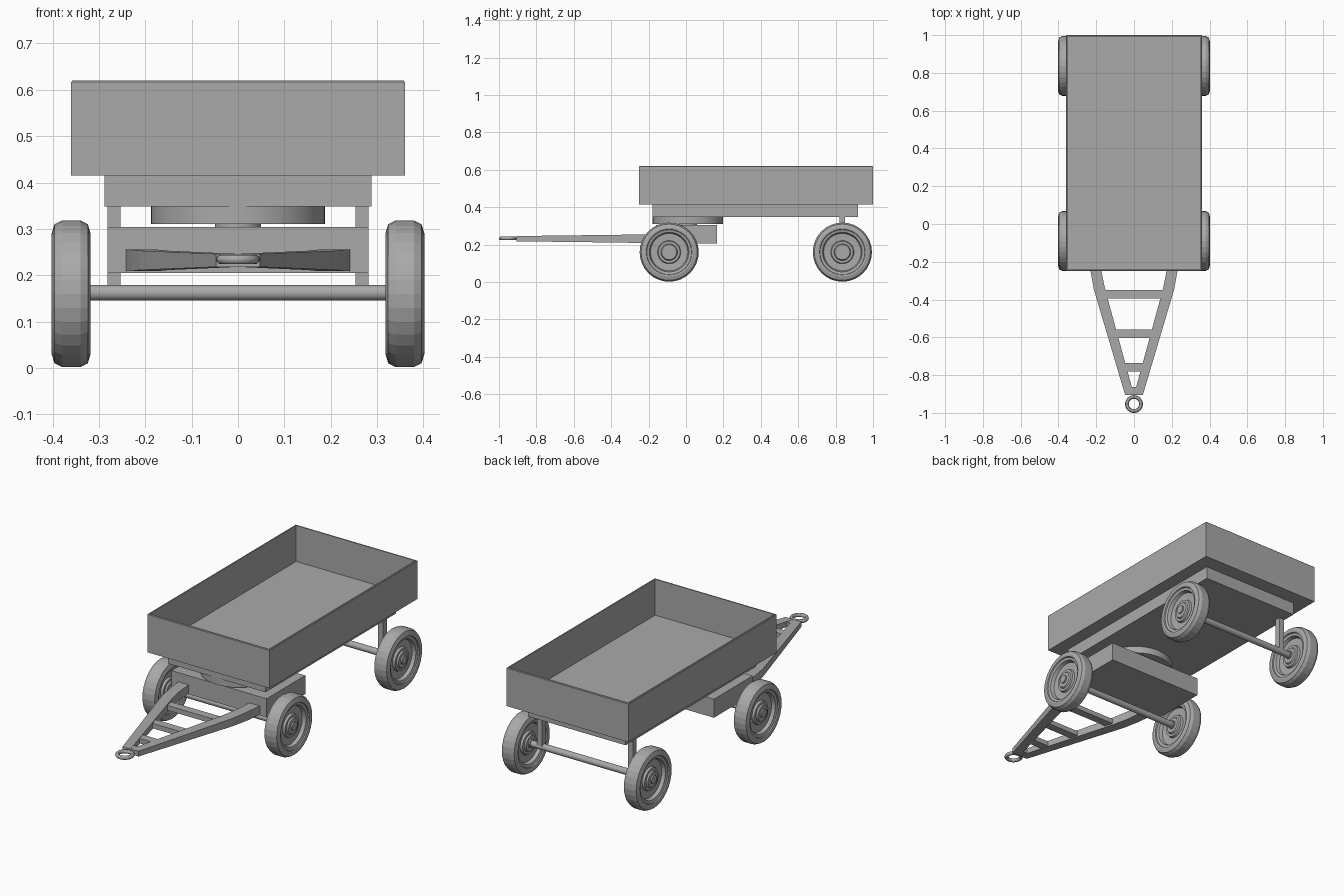
import bpy, bmesh, math
from mathutils import Matrix

if "Cube" in bpy.data.objects:
    bpy.data.objects.remove(bpy.data.objects["Cube"], do_unlink=True)

GREY = (0.4, 0.4, 0.4, 1)
paint = bpy.data.materials.new("grey_paint")
paint.use_nodes = True
paint.diffuse_color = GREY
paint.node_tree.nodes["Principled BSDF"].inputs["Base Color"].default_value = GREY


def finish(name, bm):
    bmesh.ops.recalc_face_normals(bm, faces=bm.faces)
    mesh = bpy.data.meshes.new(name)
    bm.to_mesh(mesh)
    bm.free()
    mesh.materials.append(paint)
    obj = bpy.data.objects.new(name, mesh)
    bpy.context.collection.objects.link(obj)
    return obj


def box_bm(x, y, z):
    bm = bmesh.new()
    bmesh.ops.create_cube(bm, size=1)
    for v in bm.verts:
        for i, (lo, hi) in enumerate((x, y, z)):
            v.co[i] = lo if v.co[i] < 0 else hi
    return bm


def box(name, x, y, z):
    return finish(name, box_bm(x, y, z))


def cylinder(name, radius, length, centre, axis="Z", segments=32):
    bm = bmesh.new()
    turn = Matrix.Rotation(math.pi / 2, 4, "Y") if axis == "X" else Matrix()
    bmesh.ops.create_cone(bm, cap_ends=True, segments=segments, radius1=radius,
                          radius2=radius, depth=length,
                          matrix=Matrix.Translation(centre) @ turn)
    obj = finish(name, bm)
    bpy.context.view_layer.objects.active = obj
    bpy.ops.object.select_all(action="DESELECT")
    obj.select_set(True)
    bpy.ops.object.shade_smooth_by_angle()
    return obj


def lathe_x(name, profile, centre, segments=32):
    """Spin (x, radius) points about the x axis."""
    bm = bmesh.new()
    verts = [bm.verts.new((x, 0, r)) for x, r in profile]
    edges = [bm.edges.new(pair) for pair in zip(verts, verts[1:])]
    bmesh.ops.spin(bm, geom=verts + edges, cent=(0, 0, 0), axis=(1, 0, 0),
                   angle=math.tau, steps=segments, use_duplicate=False)
    bmesh.ops.remove_doubles(bm, verts=bm.verts, dist=0.0001)
    bmesh.ops.translate(bm, verts=bm.verts, vec=centre)
    return finish(name, bm)


# Open cargo tray: the top is inset for the rim and pushed down to the floor
bm = box_bm((-0.36, 0.36), (-0.25, 1.0), (0.415, 0.62))
top = max(bm.faces, key=lambda f: f.calc_center_median().z)
bmesh.ops.inset_region(bm, faces=[top], thickness=0.004)
for v in top.verts:
    v.co.z = 0.62
for v in bm.verts:
    if v.co.z > 0.6 and v not in top.verts:
        v.co.z = 0.617
bmesh.ops.inset_region(bm, faces=[top], thickness=0.009)
floor = bmesh.ops.extrude_discrete_faces(bm, faces=[top])["faces"][0]
for v in floor.verts:
    v.co.z = 0.428
finish("cargo_tray", bm)

# Chassis, turntable and front bolster
box("chassis_frame", (-0.288, 0.288), (-0.18, 0.92), (0.348, 0.415))
cylinder("turntable", 0.188, 0.037, (0, 0.01, 0.3295), segments=48)
cylinder("turntable_pin", 0.05, 0.02, (0, 0.01, 0.307))
box("front_bolster", (-0.281, 0.281), (-0.16, 0.166), (0.205, 0.304))

# Axles, rear struts and wheels
half = [(0.03, 0), (0.03, 0.04), (0.022, 0.045), (0.022, 0.058), (0.01, 0.062),
        (0.012, 0.1), (0.03, 0.106), (0.034, 0.12), (0.04, 0.122),
        (0.042, 0.13), (0.036, 0.15), (0.02, 0.158)]
wheel_profile = half + [(-x, r) for x, r in reversed(half)]
for end, y in (("front", -0.09), ("rear", 0.836)):
    cylinder(end + "_axle", 0.017, 0.72, (0, y, 0.162), "X", 24)
    for side, s in (("left", 1), ("right", -1)):
        lathe_x(f"{end}_{side}_wheel", wheel_profile, (s * 0.36, y, 0.16))
        cylinder(f"{end}_{side}_hub_cap", 0.022, 0.076, (s * 0.36, y, 0.162), "X", 24)
for side, s in (("left", 1), ("right", -1)):
    box(f"rear_{side}_strut", sorted((s * 0.253, s * 0.282)), (0.82, 0.851), (0.162, 0.35))

# Drawbar rails: stations of y, inner x, outer x, half height
stations = [(-0.155, 0.18, 0.242, 0.023), (-0.25, 0.172, 0.23, 0.023),
            (-0.345, 0.153, 0.213, 0.021), (-0.905, 0.0, 0.047, 0.014)]
MID = 0.232
for side, s in (("left", 1), ("right", -1)):
    bm = bmesh.new()
    rings = [[bm.verts.new((s * x, y, MID + h * k))
              for x, k in ((a, -1), (b, -1), (b, 1), (a, 1))]
             for y, a, b, h in stations]
    for r, q in zip(rings, rings[1:]):
        for i in range(4):
            j = (i + 1) % 4
            bm.faces.new((r[i], r[j], q[j], q[i]))
    bm.faces.new(rings[0])
    bm.faces.new(rings[-1])
    finish(f"drawbar_{side}_rail", bm)

# Drawbar cross members
for i, (y, w) in enumerate(((-0.372, 0.16), (-0.581, 0.1), (-0.758, 0.055), (-0.884, 0.03))):
    box(f"drawbar_cross_member_{i + 1}", (-w, w), (y - 0.022, y + 0.022),
        (MID - 0.013, MID + 0.013))

# Towing eye
bpy.ops.mesh.primitive_torus_add(location=(0, -0.953, 0.234), major_radius=0.037,
                                 minor_radius=0.01, major_segments=32, minor_segments=12)
eye = bpy.context.object
eye.name = "towing_eye"
eye.data.materials.append(paint)
bpy.ops.object.shade_smooth_by_angle()
